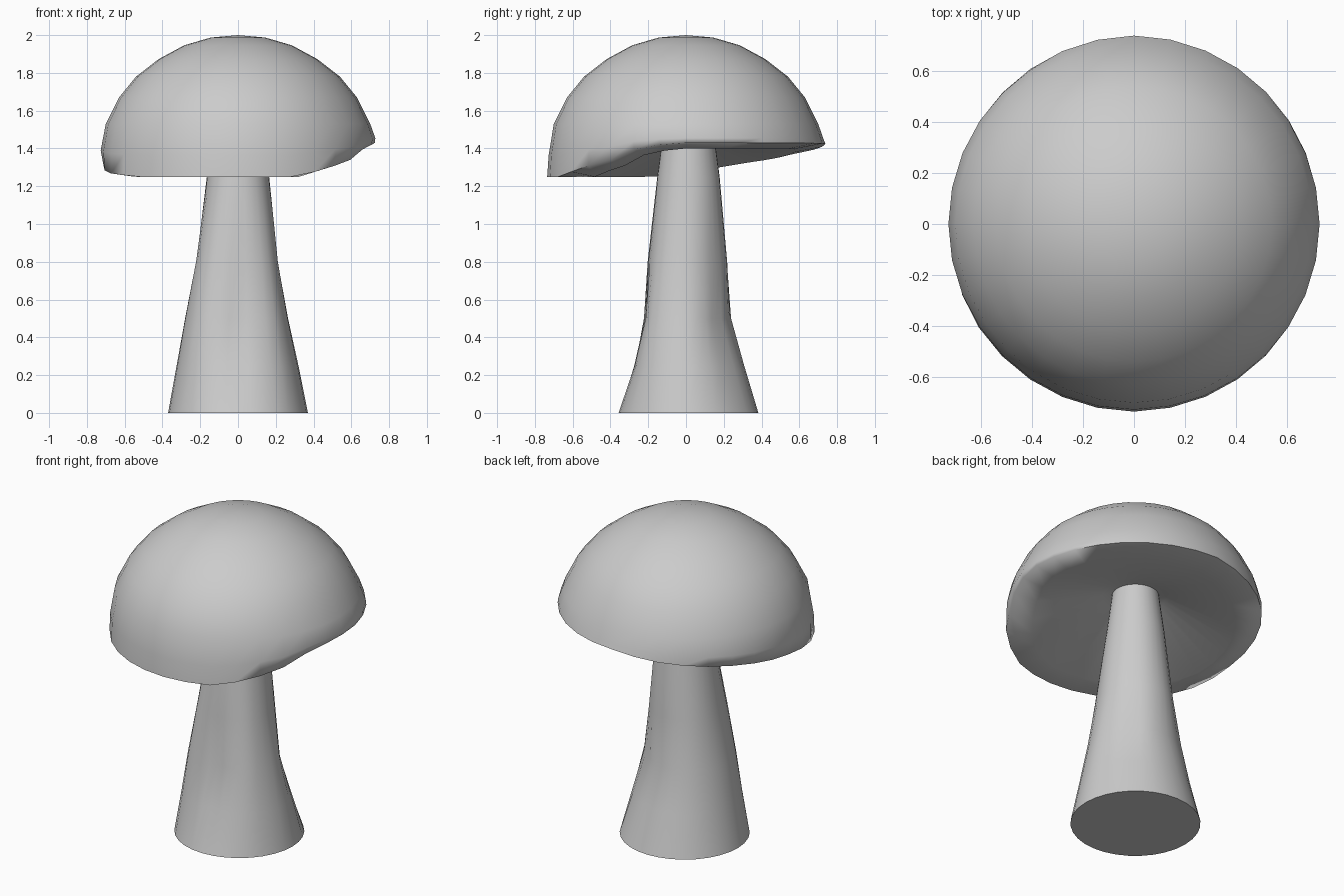
import bpy, bmesh
from math import sin, cos, tau

if "Cube" in bpy.data.objects:
    bpy.data.objects.remove(bpy.data.objects["Cube"])


def sample(keys, deg):
    """Linear interpolation of (degree, value) keys around a circle."""
    keys = keys + [(keys[0][0] + 360, keys[0][1])]
    for (a, va), (b, vb) in zip(keys, keys[1:]):
        if a <= deg <= b:
            return va + (vb - va) * (deg - a) / (b - a)


def skin(name, rings, start=None, end=None, angle=0.6):
    """Bridge rings of points, closing the ends with a face or a pole point."""
    bm = bmesh.new()
    loops = [[bm.verts.new(p) for p in ring] for ring in rings]
    n = len(loops[0])
    for lo, hi in zip(loops, loops[1:]):
        for i in range(n):
            j = (i + 1) % n
            bm.faces.new((lo[i], lo[j], hi[j], hi[i]))
    for loop, pole in ((loops[0], start), (loops[-1], end)):
        if pole is None:
            bm.faces.new(loop)
        else:
            tip = bm.verts.new(pole)
            for i in range(n):
                bm.faces.new((loop[i], loop[(i + 1) % n], tip))
    bmesh.ops.recalc_face_normals(bm, faces=bm.faces)
    mesh = bpy.data.meshes.new(name)
    bm.to_mesh(mesh)
    bm.free()
    obj = bpy.data.objects.new(name, mesh)
    bpy.context.collection.objects.link(obj)
    bpy.ops.object.select_all(action='DESELECT')
    obj.select_set(True)
    bpy.context.view_layer.objects.active = obj
    bpy.ops.object.shade_smooth_by_angle(angle=angle)
    return obj


# Cap: dome with an uneven rim, low at the front left and high at the back right
N = 32
RIM_Z = [(0, 1.43), (45, 1.43), (90, 1.425), (115, 1.39), (150, 1.35), (180, 1.30),
         (200, 1.27), (225, 1.25), (295, 1.25), (315, 1.31), (330, 1.35), (340, 1.41)]
RIM_R = [(0, .725), (90, .738), (150, .725), (180, .71), (205, .73), (270, .735),
         (315, .73), (330, .71)]
degs = [360 * i / N for i in range(N)]


def cap_ring(radius, height):
    return [(radius(d) * cos(d * tau / 360), radius(d) * sin(d * tau / 360), height(d))
            for d in degs]


def rim_z(d):
    return sample(RIM_Z, d)


def rim_r(d):
    return sample(RIM_R, d)


def lip_z(d):
    return max(1.25, rim_z(d) - 0.03)


# Underside: a lip, then a shallow hollow rising to the stem
HOLLOW = 1.51
rings = [cap_ring(lambda d: 0.18, lambda d: HOLLOW - 0.02),
         cap_ring(lambda d: 0.58, lip_z),
         cap_ring(rim_r, rim_z),
         cap_ring(lambda d: 0.727, lambda d: (rim_z(d) + 1.48) / 2)]
for r, z in [(.70, 1.53), (.63, 1.67), (.54, 1.78), (.42, 1.873), (.285, 1.946), (.145, 1.987)]:
    rings.append(cap_ring(lambda d: r, lambda d: z))
skin("cap", rings, start=(0, 0, HOLLOW), end=(0, 0, 2), angle=1.4)

# Stem: round top and flared foot, with uneven buttresses between
S = 32
STEM = [(0, [.37] * 8),
        (.25, [.32, .285, .295, .31, .325, .33, .28, .32]),
        (.5, [.265, .205, .22, .26, .28, .295, .215, .275]),
        (.8, [.21, .20, .205, .215, .22, .245, .212, .23]),
        (1.25, [.165] * 8),
        (1.52, [.13] * 8)]
rings = []
for z, radii in STEM:
    keys = [(45 * k, r) for k, r in enumerate(radii)]
    ring = []
    for i in range(S):
        r, a = sample(keys, 360 * i / S), tau * i / S
        ring.append((r * cos(a), r * sin(a) + 0.013, z))
    rings.append(ring)
skin("stem", rings)
